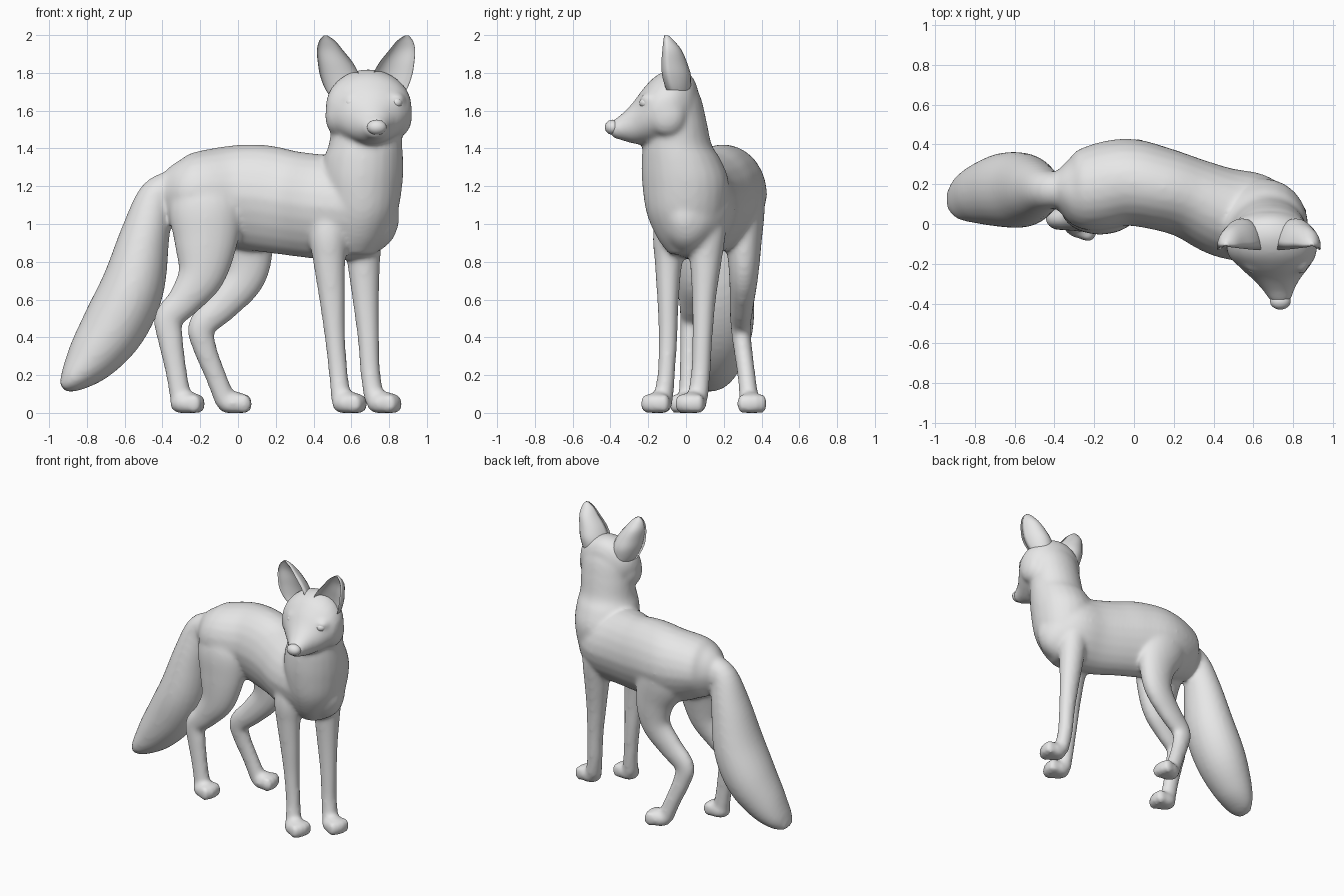
import bpy, bmesh, math
from mathutils import Vector, Matrix

X, Y, Z = Vector((1, 0, 0)), Vector((0, 1, 0)), Vector((0, 0, 1))
grey = bpy.data.materials.new("plain grey")
grey.diffuse_color = (0.8, 0.8, 0.8, 1)


def smooth_rows(rows, steps=5):
    """Catmull-Rom interpolation through the section rows."""
    out = []
    for i in range(len(rows) - 1):
        p0, p1, p2, p3 = (rows[min(max(i + k, 0), len(rows) - 1)] for k in (-1, 0, 1, 2))
        for s in range(steps):
            t = s / steps
            out.append([0.5 * (2 * b + (c - a) * t + (2 * a - 5 * b + 4 * c - d) * t * t
                               + (3 * b - a - 3 * c + d) * t ** 3)
                        for a, b, c, d in zip(p0, p1, p2, p3)])
    return out + [list(rows[-1])]


def skin(bm, rings):
    """Closed surface through equal rings of points."""
    vs = [[bm.verts.new(p) for p in ring] for ring in rings]
    n = len(vs[0])
    for a, b in zip(vs, vs[1:]):
        for k in range(n):
            bm.faces.new((a[k], a[(k + 1) % n], b[(k + 1) % n], b[k]))
    bm.faces.new(vs[0][::-1])
    bm.faces.new(vs[-1])


def loft(bm, rows, axes=None, taper=0.0, n=24):
    """Elliptical sections (x, y, z, half size 1, half size 2); taper narrows the underside."""
    rows = smooth_rows(rows)
    rings = []
    for i, (x, y, z, a, b) in enumerate(rows):
        if axes:
            u, v = axes
        else:
            t = (Vector(rows[min(i + 1, len(rows) - 1)][:3])
                 - Vector(rows[max(i - 1, 0)][:3])).normalized()
            u = (Y - t * Y.dot(t)).normalized()
            v = t.cross(u)
        rings.append([Vector((x, y, z)) + u * a * math.cos(w) * (1 + taper * min(math.sin(w), 0))
                      + v * b * math.sin(w)
                      for w in (math.tau * k / n for k in range(n))])
    skin(bm, rings)


def ball(bm, centre, size, turn=0.0):
    m = Matrix.Translation(centre) @ Matrix.Rotation(turn, 4, 'Z') @ Matrix.Diagonal((*size, 1))
    return bmesh.ops.create_uvsphere(bm, u_segments=20, v_segments=12, radius=1, matrix=m)["verts"]


def paw(bm, x, y, turn):
    """Rounded flat-soled foot with four toes."""
    vs = ball(bm, (x, y, 0.05), (0.09, 0.074, 0.064), turn)
    rot = Matrix.Rotation(turn, 3, 'Z')
    for k in (-1.5, -0.5, 0.5, 1.5):
        c = Vector((x, y, 0.048)) + rot @ Vector((0.062 - 0.01 * abs(k), 0.036 * k, 0))
        vs += ball(bm, c, (0.042, 0.025, 0.055), turn)
    for v in vs:
        v.co.z = max(v.co.z, 0.0)


def finish(name, bm):
    bmesh.ops.recalc_face_normals(bm, faces=bm.faces)
    me = bpy.data.meshes.new(name)
    for f in bm.faces:
        f.smooth = True
    bm.to_mesh(me)
    bm.free()
    me.materials.append(grey)
    ob = bpy.data.objects.new(name, me)
    bpy.context.collection.objects.link(ob)
    return ob


body = bmesh.new()
# torso, rump to chest
loft(body, [(-.42, .17, 1.17, .06, .08), (-.36, .17, 1.165, .125, .15), (-.29, .17, 1.16, .19, .195),
            (-.20, .18, 1.16, .215, .23), (-.04, .21, 1.15, .22, .268), (.12, .18, 1.137, .21, .283),
            (.28, .13, 1.11, .205, .277), (.45, .06, 1.09, .225, .277), (.60, .03, 1.08, .225, .267),
            (.71, 0, 1.09, .185, .235), (.78, -.02, 1.11, .12, .16), (.82, -.03, 1.13, .04, .05)],
     taper=.15)
# neck, flowing into withers and chest
loft(body, [(.63, .01, .84, .09, .10), (.64, .01, .93, .148, .165), (.655, 0, 1.06, .19, .21),
            (.655, -.003, 1.22, .217, .23), (.663, -.025, 1.34, .212, .21), (.675, -.045, 1.42, .195, .182),
            (.685, -.045, 1.55, .187, .153), (.69, -.05, 1.68, .172, .125),
            (.69, -.07, 1.78, .10, .085)], (X, Y))
# head and muzzle
loft(body, [(.685, .06, 1.63, .09, .10), (.685, .02, 1.63, .17, .165), (.69, -.06, 1.63, .222, .19),
            (.695, -.15, 1.607, .222, .184), (.705, -.22, 1.573, .173, .152),
            (.715, -.28, 1.535, .117, .11), (.727, -.34, 1.513, .075, .07),
            (.735, -.385, 1.503, .052, .047), (.737, -.405, 1.503, .02, .02)], (X, Z))
# cheek ruffs and brows
for side in (-1, 1):
    ball(body, (.692 + side * .165, -.10, 1.575), (.066, .10, .11))
    ball(body, (.718 + side * .12, -.197, 1.66), (.052, .045, .035), side * .5)
# tail
loft(body, [(-.32, .17, 1.22, .08, .07), (-.43, .17, 1.15, .097, .095), (-.49, .17, .95, .143, .13),
            (-.557, .17, .67, .187, .168), (-.655, .17, .46, .187, .172), (-.775, .15, .29, .153, .137),
            (-.875, .125, .18, .108, .077), (-.93, .12, .135, .052, .028)])
# hind legs: thigh, hock, shank
loft(body, [(-.15, .11, 1.28, .08, .12), (-.17, .08, 1.10, .125, .195), (-.17, .055, .91, .108, .17),
            (-.195, .04, .73, .087, .127), (-.288, .03, .59, .067, .09), (-.367, .025, .50, .056, .077),
            (-.356, .02, .38, .052, .067), (-.328, .015, .22, .049, .057), (-.30, .01, .06, .052, .057)])
loft(body, [(-.06, .27, 1.28, .08, .12), (-.02, .285, 1.10, .13, .195), (.045, .305, .89, .095, .145),
            (.035, .305, .72, .077, .112), (-.078, .295, .575, .064, .09), (-.19, .29, .46, .054, .075),
            (-.178, .30, .35, .05, .063), (-.12, .32, .20, .048, .056), (-.065, .335, .06, .052, .057)])
# front legs
loft(body, [(.49, -.05, 1.15, .09, .09), (.48, -.075, .95, .105, .10), (.483, -.092, .80, .086, .074),
            (.498, -.095, .60, .069, .058), (.513, -.095, .40, .055, .05), (.532, -.105, .20, .051, .047),
            (.548, -.125, .06, .054, .057)], (X, Y))
loft(body, [(.66, .11, 1.15, .09, .10), (.66, .11, .95, .10, .10), (.665, .105, .80, .088, .084),
            (.676, .095, .60, .071, .064), (.69, .087, .40, .058, .054), (.702, .077, .20, .053, .052),
            (.727, .057, .06, .057, .058)], (X, Y))
# paws
for x, y, turn in ((.585, -.147, -.3), (.77, .035, -.3), (-.272, 0, -.2), (-.022, .345, .1)):
    paw(body, x, y, turn)
fox = finish("body", body)
remesh = fox.modifiers.new("blend", 'REMESH')
remesh.mode = 'VOXEL'
remesh.voxel_size = 0.013
remesh.use_smooth_shade = True
soft = fox.modifiers.new("soften", 'SMOOTH')
soft.factor = 0.5
soft.iterations = 14

# ears: crescent sections, hollow towards the front
for name, side in (("ear_right", 1), ("ear_left", -1)):
    bm = bmesh.new()
    rings = []
    # centre x, front edge y, z, half width, depth
    for x, y, z, w, d in smooth_rows([(.59, -.06, 1.62, .05, .06), (.56, -.10, 1.70, .09, .11),
                                      (.54, -.125, 1.78, .104, .14),
                                      (.517, -.13, 1.85, .094, .125), (.487, -.125, 1.92, .069, .09),
                                      (.472, -.12, 1.97, .042, .045), (.463, -.115, 1.998, .01, .01)]):
        ring = []
        for k in range(24):
            a = math.tau * k / 24
            s = math.sin(a)
            depth = d * s if s > 0 else -0.5 * d * s
            ring.append((.678 + side * (x + w * math.cos(a) - .678), y + depth + .012 * (s > .01), z))
        rings.append(ring)
    skin(bm, rings)
    finish(name, bm)

# nose
bm = bmesh.new()
ball(bm, (.735, -.388, 1.512), (.052, .042, .04))
finish("nose", bm)

# eyes
for name, x in (("eye_right", .598), ("eye_left", .838)):
    bm = bmesh.new()
    ball(bm, (x, -.21, 1.642), (.034, .037, .03))
    finish(name, bm)
